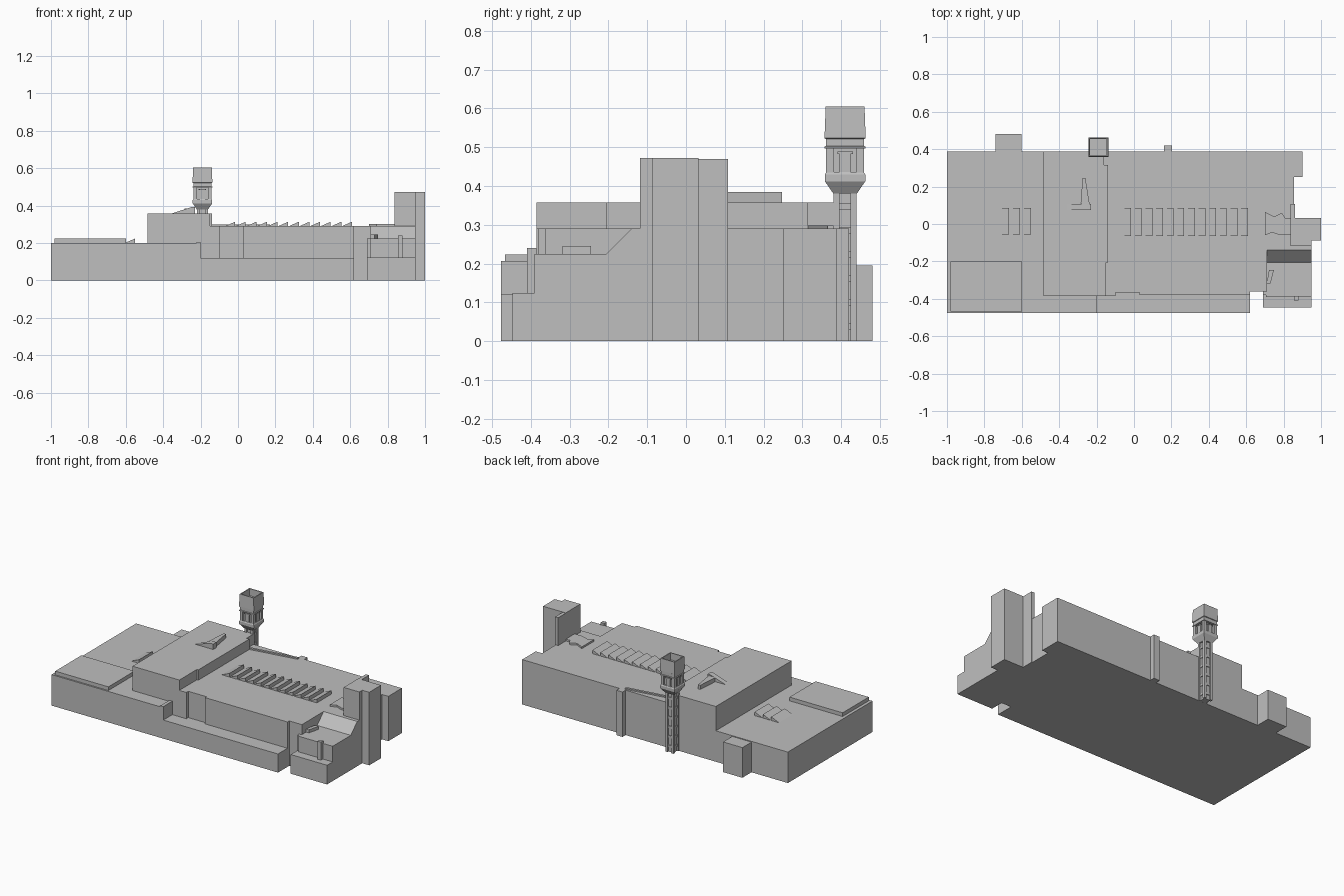
import bpy, bmesh

GREY = bpy.data.materials.new("concrete grey")
GREY.diffuse_color = (0.52, 0.52, 0.52, 1)


def finish(name, bm):
    bmesh.ops.recalc_face_normals(bm, faces=bm.faces)
    mesh = bpy.data.meshes.new(name)
    bm.to_mesh(mesh)
    bm.free()
    mesh.materials.append(GREY)
    obj = bpy.data.objects.new(name, mesh)
    bpy.context.collection.objects.link(obj)
    return obj


def prism(name, points, lo, hi, axis="z"):
    """Extrude a 2D outline: (x, y) along z, (y, z) along x, or (x, z) along y."""
    place = {"z": lambda a, b, t: (a, b, t),
             "x": lambda a, b, t: (t, a, b),
             "y": lambda a, b, t: (a, t, b)}[axis]
    bm = bmesh.new()
    ends = [[bm.verts.new(place(a, b, t)) for a, b in points] for t in (lo, hi)]
    n = len(points)
    for ring in ends:
        bm.faces.new(ring)
    for i in range(n):
        j = (i + 1) % n
        bm.faces.new((ends[0][i], ends[0][j], ends[1][j], ends[1][i]))
    return finish(name, bm)


def box(name, x0, x1, y0, y1, z0, z1):
    return prism(name, [(x0, y0), (x1, y0), (x1, y1), (x0, y1)], z0, z1)


def stack(name, cx, cy, levels):
    """Square tower skin through (half width, height) levels."""
    bm = bmesh.new()
    rings = [[bm.verts.new((cx + sx * h, cy + sy * h, z))
              for sx, sy in ((-1, -1), (1, -1), (1, 1), (-1, 1))] for h, z in levels]
    for a, b in zip(rings, rings[1:]):
        for i in range(4):
            j = (i + 1) % 4
            bm.faces.new((a[i], a[j], b[j], b[i]))
    bm.faces.new(rings[0])
    bm.faces.new(rings[-1])
    return finish(name, bm)


def skylights(name, x0, pitch, count, y0, y1, z, rise):
    for i in range(count):
        x = x0 + i * pitch
        prism(f"{name}_{i + 1}", [(x, z - 0.005), (x + pitch * 0.96, z - 0.005),
              (x + pitch * 0.96, z + rise), (x, z)], y0, y1, "y")


# Low west wing with its raised roof slab and rear annex
box("west_wing", -1, -0.2, -0.477, 0.388, 0, 0.2)
box("west_wing_end_step", -0.222, -0.2, -0.477, -0.37, 0.19, 0.207)
box("west_roof_slab", -0.98, -0.6, -0.467, -0.2, 0.19, 0.224)
box("rear_annex", -0.74, -0.602, 0.38, 0.481, 0, 0.195)

# Tall central block, with a shallow notch at its rear east corner
prism("central_block", [(-0.485, -0.385), (-0.15, -0.385), (-0.15, -0.205), (-0.14, -0.205),
      (-0.14, 0.315), (-0.16, 0.315), (-0.16, 0.388), (-0.485, 0.388)], 0, 0.357)

# Main hall, with recessed stretches in the front wall
prism("main_hall", [(-0.2, -0.385), (-0.1, -0.385), (-0.1, -0.365), (0.03, -0.365),
      (0.03, -0.38), (0.62, -0.38), (0.62, -0.362), (0.71, -0.362), (0.71, -0.14),
      (0.855, -0.14), (0.855, 0.25), (0.9, 0.25), (0.9, 0.388), (-0.2, 0.388)], 0, 0.29)
box("front_ledge", -0.21, 0.62, -0.477, -0.36, 0, 0.12)
box("rear_pilaster", 0.16, 0.203, 0.38, 0.42, 0, 0.29)
prism("rear_roof_curb", [(-0.14, 0.315), (0.17, 0.365), (0.17, 0.38), (-0.14, 0.33)],
      0.285, 0.298)

# Sawtooth skylights
skylights("hall_skylight", -0.07, 0.0568, 12, -0.065, 0.085, 0.29, 0.024)
skylights("west_skylight", -0.725, 0.059, 3, -0.055, 0.085, 0.2, 0.024)

# Wedge vents on the central block
prism("roof_vent_long", [(-0.285, 0.11), (-0.235, 0.09), (-0.26, 0.247), (-0.275, 0.247)],
      0.35, 0.384)
prism("roof_vent_short", [(-0.358, 0.357), (-0.23, 0.357), (-0.23, 0.392), (-0.25, 0.392)],
      0.075, 0.108, "y")

# Notched plate on the east end of the hall roof
prism("roof_plate", [(0.7, -0.06), (0.74, -0.045), (0.78, -0.06), (0.84, -0.06), (0.85, 0.03),
      (0.81, 0.03), (0.79, 0.06), (0.75, 0.04), (0.7, 0.065)], 0.285, 0.302)

# Stepped south east block with sloped roof
prism("stepped_block", [(-0.39, 0), (-0.39, 0.225), (-0.205, 0.225), (-0.14, 0.29),
      (-0.11, 0.29), (-0.11, 0)], 0.705, 0.95, "x")
box("block_step", 0.69, 0.95, -0.447, -0.36, 0, 0.124)
box("block_side_pier", 0.69, 0.71, -0.38, -0.3, 0, 0.224)
box("block_post", 0.855, 0.88, -0.41, -0.385, 0.12, 0.24)
prism("block_vent", [(0.71, -0.318), (0.73, -0.318), (0.748, -0.245), (0.722, -0.245)],
      0.22, 0.245)

# East stair tower
box("stair_tower", 0.838, 0.95, -0.118, 0.032, 0, 0.472)
box("stair_tower_bay", 0.94, 1, -0.088, 0.032, 0, 0.472)
box("stair_tower_fin", 0.838, 0.86, 0.02, 0.108, 0, 0.47)

# Minaret-like tower: ribbed shaft, flared base, windowed chamber, open crown
CX, CY = -0.19, 0.41
stack("tower_shaft", CX, CY, [(0.021, 0), (0.021, 0.385)])
for sx in (-1, 1):
    for sy in (-1, 1):
        x, y = CX + sx * 0.022, CY + sy * 0.022
        box("shaft_rib", x - 0.008, x + 0.008, y - 0.008, y + 0.008, 0, 0.385)
for k in range(6):
    z = 0.03 + k * 0.062
    stack("shaft_band", CX, CY, [(0.025, z), (0.025, z + 0.015)])
stack("tower_flare", CX, CY, [(0.03, 0.38), (0.052, 0.412), (0.052, 0.43), (0.048, 0.436)])
stack("chamber_core", CX, CY, [(0.038, 0.43), (0.038, 0.5)])
for sx in (-1, 1):
    for sy in (-1, 1):
        x, y = CX + sx * 0.039, CY + sy * 0.039
        box("chamber_pier", x - 0.01, x + 0.01, y - 0.01, y + 0.01, 0.43, 0.5)
for s in (-1, 1):
    x, y = CX + s * 0.041, CY + s * 0.041
    box("window_x", x - 0.005, x + 0.005, CY - 0.014, CY + 0.014, 0.436, 0.485)
    box("window_lintel_x", x - 0.007, x + 0.007, CY - 0.02, CY + 0.02, 0.483, 0.489)
    box("window_y", CX - 0.014, CX + 0.014, y - 0.005, y + 0.005, 0.436, 0.485)
    box("window_lintel_y", CX - 0.02, CX + 0.02, y - 0.007, y + 0.007, 0.483, 0.489)
stack("chamber_cornice", CX, CY, [(0.053, 0.496), (0.053, 0.501), (0.049, 0.503),
                                  (0.049, 0.521), (0.053, 0.523), (0.053, 0.527)])
stack("tower_crown", CX, CY, [(0.053, 0.525), (0.05, 0.605), (0.044, 0.605), (0.044, 0.56)])
